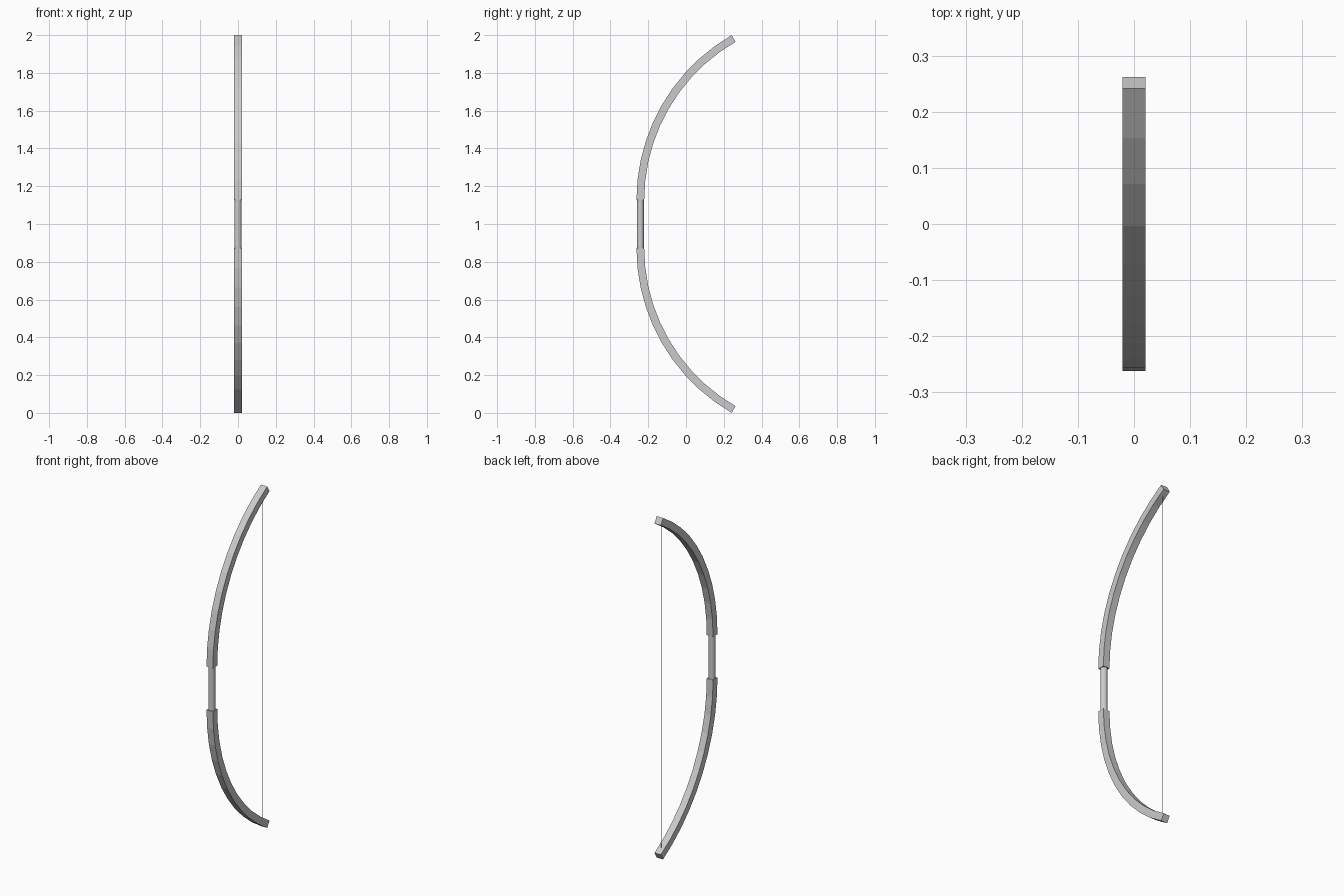
import bpy, bmesh
from math import sin, cos, radians

if "Cube" in bpy.data.objects:
    bpy.data.objects.remove(bpy.data.objects["Cube"])

HALF = 0.0205          # half thickness of the square limbs
GRIP = 0.127           # half length of the grip
SWEEP, STEPS = 60, 10  # limb arc
R_OUT = (1 - GRIP) / sin(radians(SWEEP))
R_IN = R_OUT - 2 * HALF
# arc centre that leaves the bow centred on y = 0
CY = (R_OUT + R_IN * cos(radians(SWEEP))) / 2
GRIP_Y = CY - R_OUT + HALF


def limb(name, side):
    """Square section swept along a faceted arc; side is +1 up or -1 down."""
    bm = bmesh.new()
    rings = []
    for i in range(STEPS + 1):
        a = radians(SWEEP * i / STEPS)
        rings.append([bm.verts.new((x, CY - r * cos(a), 1 + side * (GRIP + r * sin(a))))
                      for x, r in ((-HALF, R_OUT), (HALF, R_OUT), (HALF, R_IN), (-HALF, R_IN))])
    for p, q in zip(rings, rings[1:]):
        for j in range(4):
            k = (j + 1) % 4
            bm.faces.new((p[j], p[k], q[k], q[j]))
    bm.faces.new(rings[0])
    bm.faces.new(rings[-1])
    bmesh.ops.recalc_face_normals(bm, faces=bm.faces)
    mesh = bpy.data.meshes.new(name)
    bm.to_mesh(mesh)
    bm.free()
    bpy.context.collection.objects.link(bpy.data.objects.new(name, mesh))


def rod(name, radius, length, y, sides):
    bpy.ops.mesh.primitive_cylinder_add(vertices=sides, radius=radius, depth=length,
                                        location=(0, y, 1))
    bpy.context.object.name = name
    bpy.ops.object.shade_smooth_by_angle()


# Curved limbs
limb("upper_limb", 1)
limb("lower_limb", -1)

# Round hand grip between the limbs
rod("grip", 0.0185, 2 * GRIP, GRIP_Y, 32)

# Thin string, ending inside both limb tips
rod("bow_string", 0.001, 1.94, 0.23, 8)
